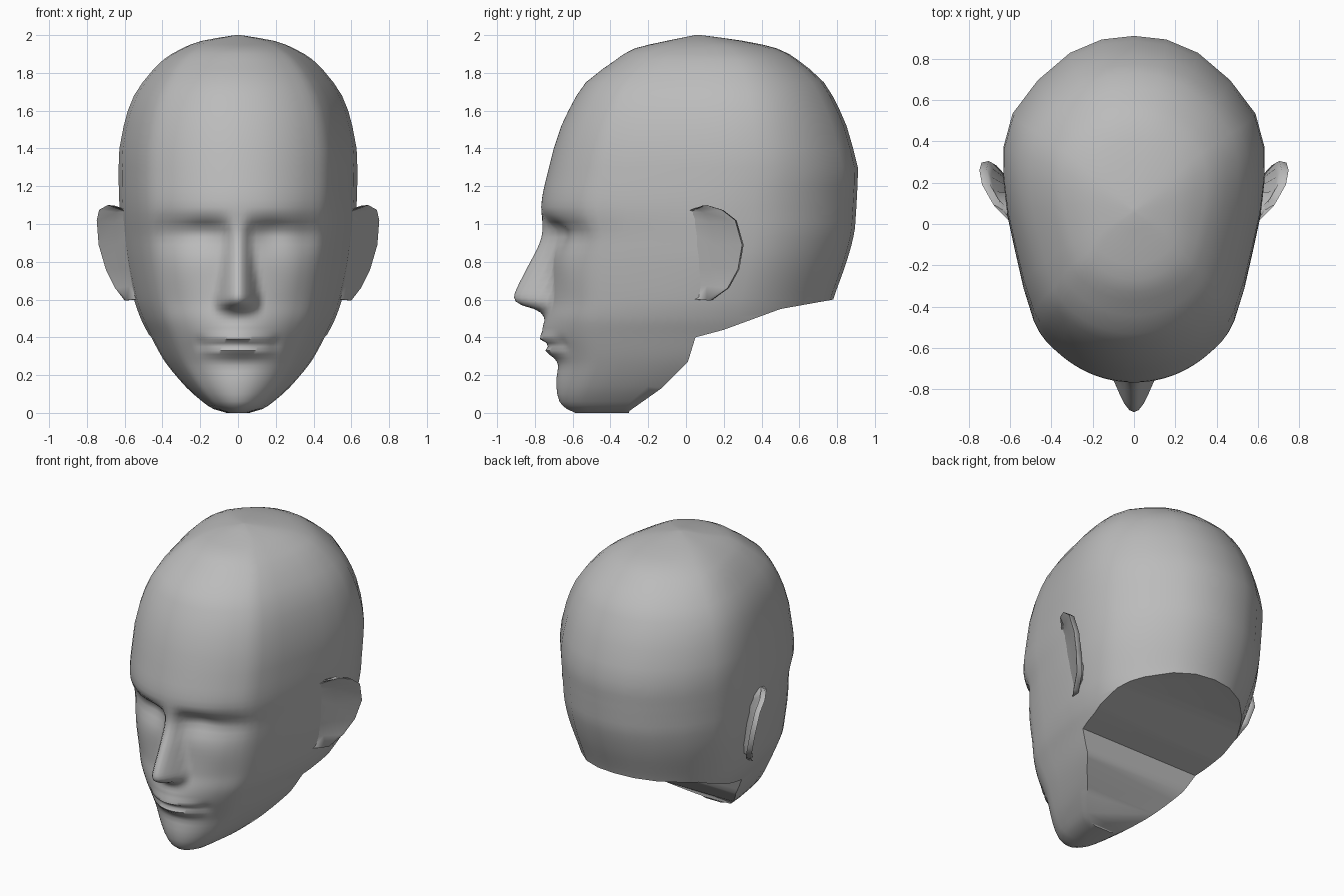
import bpy, bmesh, math

if "Cube" in bpy.data.objects:
    bpy.data.objects.remove(bpy.data.objects["Cube"])

mat = bpy.data.materials.new("plain_grey")
mat.use_nodes = True
GREY = (0.5, 0.5, 0.5, 1)
mat.diffuse_color = GREY
mat.node_tree.nodes["Principled BSDF"].inputs["Base Color"].default_value = GREY


def curve(pts, u, col=1):
    """Smooth interpolation of column col through rows sorted by column 0."""
    n = len(pts)
    u = max(pts[0][0], min(pts[-1][0], u))
    i = next(k for k in range(n - 1) if u <= pts[k + 1][0])

    def slope(k):
        a, b = pts[max(k - 1, 0)], pts[min(k + 1, n - 1)]
        return (b[col] - a[col]) / (b[0] - a[0])
    h = pts[i + 1][0] - pts[i][0]
    s = (u - pts[i][0]) / h
    return ((2*s**3 - 3*s**2 + 1) * pts[i][col] + (s**3 - 2*s**2 + s) * h * slope(i)
            + (3*s**2 - 2*s**3) * pts[i + 1][col] + (s**3 - s**2) * h * slope(i + 1))


def bell(v, centre, width):
    return math.exp(-((v - centre) / width) ** 2)


def make_object(name, bm):
    bmesh.ops.recalc_face_normals(bm, faces=bm.faces)
    me = bpy.data.meshes.new(name)
    bm.to_mesh(me)
    bm.free()
    me.materials.append(mat)
    ob = bpy.data.objects.new(name, me)
    bpy.context.collection.objects.link(ob)
    return ob


def activate(ob):
    bpy.ops.object.select_all(action='DESELECT')
    ob.select_set(True)
    bpy.context.view_layer.objects.active = ob


# Skull sections: height, front y, back y, half width
SKULL = [(0, -.585, -.10, .06), (.02, -.63, 0, .13), (.06, -.67, .12, .19),
         (.13, -.685, .30, .27), (.27, -.69, .60, .39), (.42, -.73, .74, .475),
         (.5, -.735, .76, .515), (.6, -.72, .78, .55), (.8, -.715, .85, .595),
         (.95, -.735, .89, .615), (1.06, -.765, .90, .625), (1.15, -.76, .905, .63),
         (1.3, -.725, .91, .632), (1.4, -.70, .885, .628), (1.52, -.66, .85, .605),
         (1.65, -.595, .79, .565), (1.75, -.53, .73, .505), (1.87, -.37, .59, .395),
         (1.93, -.27, .48, .295), (1.97, -.10, .30, .19), (2.0, .05, .08, .015)]
# Plan outline: step, width fraction, front-to-back fraction
PLAN = [(-1, -.3, .02), (0, 0, 0), (1, .3, .02), (2, .57, .08), (3, .77, .175),
        (4, .915, .38), (5, 1, .575), (6, .93, .77), (7, .49, .95), (8, 0, 1),
        (9, -.49, .95)]
# Nose ridge: height, ridge y, half width
NOSE = [(.49, -.745, .11), (.52, -.76, .12), (.545, -.79, .13), (.57, -.87, .13),
        (.60, -.908, .13), (.65, -.90, .12), (.75, -.85, .10), (.93, -.765, .075),
        (1.08, -.765, .09)]


def relief(x, z, front):
    """Forward (-y) shift of the face surface for eyes, nose and mouth."""
    x = abs(x)
    d = 0
    # eye sockets under the brow
    d += .075 * bell(x, .17, .13) * bell(z, .965, .05 if z > .965 else .10)
    d += .03 * bell(x, .36, .10) * bell(z, .95, .08)
    # cheekbones
    d -= .015 * bell(x, .33, .12) * bell(z, .75, .12)
    # mouth mound, lips, mouth line and chin crease
    d -= .03 * bell(x, 0, .16) * bell(z, .41, .09)
    lips = max(0, 1 - (x / .21) ** 2)
    d -= lips * (.022 * bell(z, .395, .02) + .028 * bell(z, .325, .025))
    d += lips * .018 * bell(z, .36, .012)
    d += .012 * bell(x, 0, .15) * bell(z, .25, .04)
    d += .012 * bell(x, .20, .03) * bell(z, .365, .03)
    # nose
    if NOSE[0][0] < z < NOSE[-1][0]:
        f = max(0, 1 - (x / curve(NOSE, z, 2)) ** 2) ** 1.6
        d = d * (1 - f) + f * (curve(NOSE, z) - front)
    return d


# Head: stacked rings, denser over the face
rows = [0, .02, .04, .06, .10, .14, .18, .22]
rows += [.25 + .02 * i for i in range(21)]
rows += [.69 + .04 * i for i in range(14)]
rows += [1.3, 1.4, 1.52, 1.6, 1.68, 1.75, 1.82, 1.87, 1.9, 1.93, 1.95, 1.97, 1.985, 2.0]
half = [i * .13 for i in range(16)] + [2.2, 2.5, 2.75, 3, 3.5, 4, 4.5, 5, 5.5, 6, 6.5, 7, 7.5, 8]
steps = [(u, 1) for u in half] + [(u, -1) for u in half[-2:0:-1]]
bm = bmesh.new()
rings = []
for z in rows:
    yf, yb, w = (curve(SKULL, z, c) for c in (1, 2, 3))
    ring = []
    for u, side in steps:
        x = side * w * curve(PLAN, u)
        y = yf + (yb - yf) * curve(PLAN, u, 2)
        if u < 4:
            y += relief(x, z, yf)
        ring.append(bm.verts.new((x, y, z)))
    rings.append(ring)
n = len(steps)
for a, b in zip(rings, rings[1:]):
    for i in range(n):
        bm.faces.new((a[i], a[(i + 1) % n], b[(i + 1) % n], b[i]))
bm.faces.new(rings[0])
bm.faces.new(rings[-1])
head = make_object("head", bm)

# Cutter that trims the underside along the jaw and neck line
NECK = [(-.34, -.2), (-.30, .01), (-.13, .13), (.01, .27), (.05, .40), (.2, .44),
        (.5, .55), (.78, .60), (1.2, .64), (1.2, -.2)]
bm = bmesh.new()
side = bm.faces.new([bm.verts.new((-1, y, z)) for y, z in NECK])
ext = bmesh.ops.extrude_face_region(bm, geom=[side])
bmesh.ops.translate(bm, vec=(2, 0, 0),
                    verts=[v for v in ext["geom"] if isinstance(v, bmesh.types.BMVert)])
cutter = make_object("neck_cutter", bm)
cutter.hide_render = True
activate(head)
mod = head.modifiers.new("trim", 'BOOLEAN')
mod.operation = 'DIFFERENCE'
mod.solver = 'EXACT'
mod.object = cutter
bpy.ops.object.modifier_apply(modifier=mod.name)
bpy.data.objects.remove(cutter)
bpy.ops.object.shade_smooth_by_angle(angle=math.radians(55))

# Ears: flared shells swept along the rim, mirrored to the other side
RIM = [(.62, .04, 1.075), (.69, .11, 1.10), (.735, .19, 1.075), (.748, .26, 1.02),
       (.738, .297, .89), (.70, .275, .76), (.65, .22, .66), (.60, .13, .595),
       (.54, .05, .60)]
bm = bmesh.new()
sections = []
for x, y, z in RIM:
    hx = curve(SKULL, z, 3) * .93
    zi = .85 + (z - .85) * .85
    pts = [(hx - .02, -.03, zi),
           (hx * .5 + x * .5 - .012, y * .5, z * .6 + zi * .4),
           (x - .012, y - .02, z * .95 + zi * .05), (x, y, z),
           (x - .035, y + .008, z * .95 + zi * .05),
           (x - .055, y - .03, z * .75 + zi * .25),
           (hx - .04, min(y, .14), zi)]
    sections.append([bm.verts.new(p) for p in pts])
m = len(sections[0])
for a, b in zip(sections, sections[1:]):
    for i in range(m):
        bm.faces.new((a[i], a[(i + 1) % m], b[(i + 1) % m], b[i]))
bm.faces.new(sections[0])
bm.faces.new(sections[-1])
ears = make_object("ears", bm)
activate(ears)
ears.modifiers.new("mirror", 'MIRROR')
bpy.ops.object.shade_smooth_by_angle(angle=math.radians(80))
